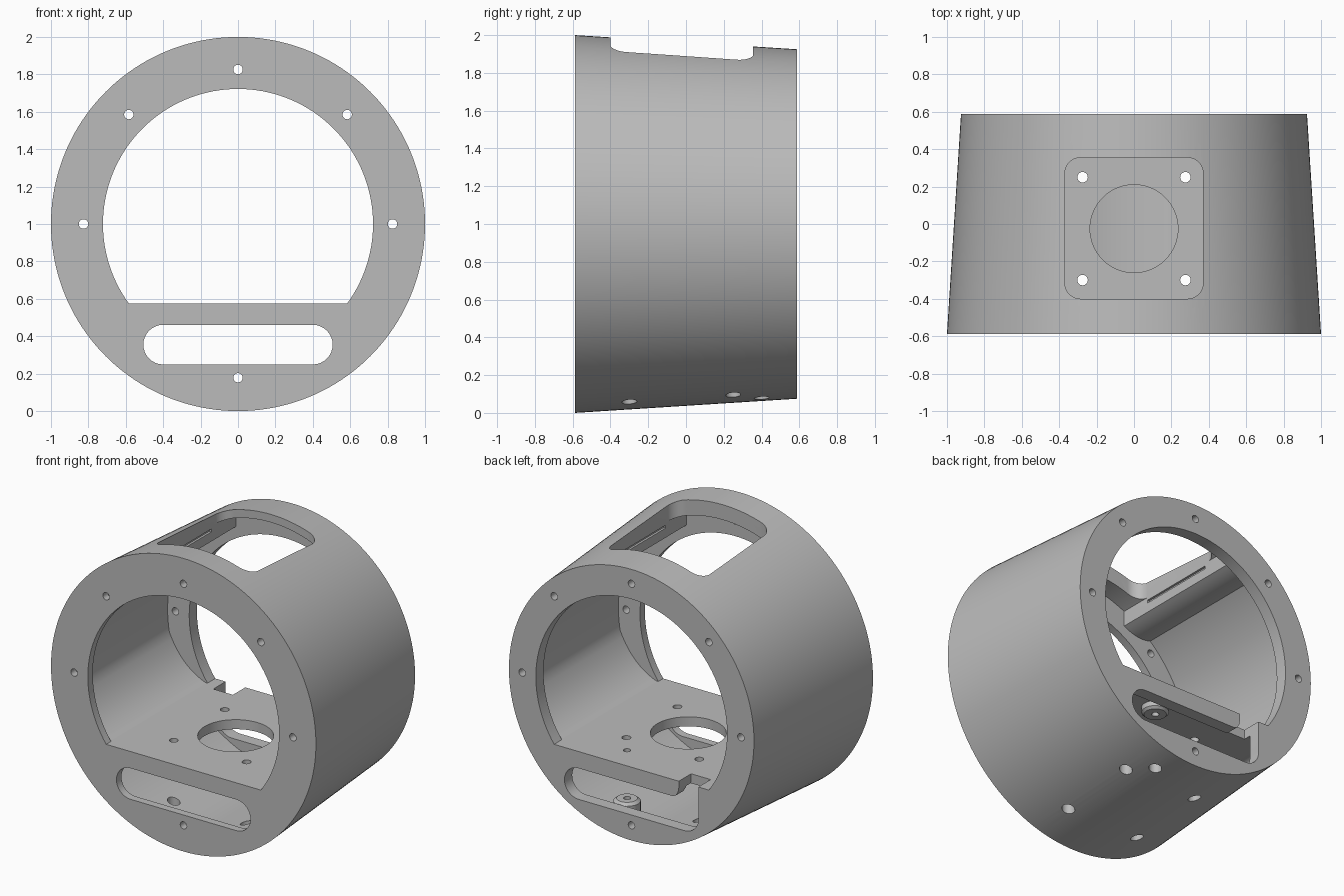
import bpy, bmesh, math
from math import sin, cos, pi, radians, sqrt

if "Cube" in bpy.data.objects:
    bpy.data.objects.remove(bpy.data.objects["Cube"])

grey = bpy.data.materials.new("housing_grey")
grey.diffuse_color = (0.5, 0.5, 0.5, 1)
grey.use_nodes = True
grey.node_tree.nodes["Principled BSDF"].inputs["Base Color"].default_value = grey.diffuse_color


def prism(name, pts, a, b, axis='Y', scale=1.0):
    """Extrude a closed profile: (x,z) along Y, or (x,y) along Z."""
    bm = bmesh.new()

    def ring(d, s):
        if axis == 'Y':
            return [bm.verts.new((x * s, d, 1 + (z - 1) * s)) for x, z in pts]
        return [bm.verts.new((x, y, d)) for x, y in pts]
    r0, r1 = ring(a, 1.0), ring(b, scale)
    n = len(pts)
    bm.faces.new(r0)
    bm.faces.new(r1)
    for i in range(n):
        bm.faces.new((r0[i], r0[(i + 1) % n], r1[(i + 1) % n], r1[i]))
    bmesh.ops.recalc_face_normals(bm, faces=bm.faces)
    me = bpy.data.meshes.new(name)
    bm.to_mesh(me)
    bm.free()
    ob = bpy.data.objects.new(name, me)
    bpy.context.collection.objects.link(ob)
    me.materials.append(grey)
    return ob


def arc(cx, cy, r, a0, a1, n):
    return [(cx + r * cos(radians(a0 + (a1 - a0) * i / n)),
             cy + r * sin(radians(a0 + (a1 - a0) * i / n))) for i in range(n + 1)]


def circle(cx, cy, r, n=24):
    return arc(cx, cy, r, 0, 360, n)[:-1]


def bezier(p, q, s, n=10):
    return [tuple((1 - t) ** 2 * p[k] + 2 * t * (1 - t) * q[k] + t * t * s[k] for k in (0, 1))
            for t in (i / n for i in range(n + 1))]


def round_rect(x0, x1, y0, y1, r, n=10):
    pts = []
    for cx, cy, a in ((x1 - r, y1 - r, 0), (x0 + r, y1 - r, 90),
                      (x0 + r, y0 + r, 180), (x1 - r, y0 + r, 270)):
        pts += arc(cx, cy, r, a, a + 90, n)
    return pts


def combine(target, other, op):
    m = target.modifiers.new(op, 'BOOLEAN')
    m.operation, m.solver, m.object = op, 'EXACT', other
    bpy.context.view_layer.objects.active = target
    bpy.ops.object.modifier_apply(modifier=m.name)
    bpy.data.objects.remove(other, do_unlink=True)


def cut(pts, a, b, axis='Y'):
    combine(body, prism("cutter", pts, a, b, axis), 'DIFFERENCE')


H = 0.588
FRONT, BACK = -0.535, 0.505      # inner faces of the end flanges

# tapered outer drum
body = prism("housing", circle(0, 1, 1, 160), -H, H, 'Y', 0.925)

# upper chamber with rounded lower corners
fil = bezier((-0.8716, 0.8463), (-0.78, 0.64), (-0.6, 0.575))
upper = arc(0, 1, 0.885, -10, 190, 90)[:-1] + fil + [(-x, z) for x, z in reversed(fil)][:-1]
cut(upper, FRONT, BACK)

# lower chamber under the floor plate
a = math.degrees(math.asin((1 - 0.46) / 0.885))
low = arc(0, 1, 0.885, 180 + a, 360 - a, 50)
fil = bezier(low[-1], (0.72, 0.51), (0.64, 0.51), 6)[1:]
cut(low + fil + [(-x, z) for x, z in reversed(fil)], FRONT, BACK)

# thick pads on both sides of the top window
pad = bezier((0.37, 1.70), (0.48, 1.64), (0.58, 1.67))
pad += [(0.9 * sin(t), 1 + 0.9 * cos(t)) for t in (0.70, 0.62, 0.54, 0.46)]
pad += [(0.37, 1 + sqrt(0.81 - 0.37 ** 2))]
for s in (1, -1):
    combine(body, prism("pad", [(s * x, z) for x, z in pad], FRONT - 0.02, BACK + 0.02), 'UNION')

# pair of coned screw bosses between shell and floor plate
BX, BY = 0.165, 0.4


def boss(levels):
    bm = bmesh.new()
    n = 32
    rings = [[bm.verts.new((BX + r * cos(2 * pi * i / n), BY + r * sin(2 * pi * i / n), z))
              for i in range(n)] for r, z in levels]
    bm.faces.new(rings[0])
    bm.faces.new(rings[-1])
    for p, q in zip(rings, rings[1:]):
        for i in range(n):
            bm.faces.new((p[i], p[(i + 1) % n], q[(i + 1) % n], q[i]))
    bmesh.ops.recalc_face_normals(bm, faces=bm.faces)
    me = bpy.data.meshes.new("boss")
    bm.to_mesh(me)
    bm.free()
    ob = bpy.data.objects.new("boss", me)
    bpy.context.collection.objects.link(ob)
    me.materials.append(grey)
    combine(body, ob, 'UNION')


boss([(0.085, 0.1), (0.085, 0.232), (0.04, 0.27)])
boss([(0.085, 0.54), (0.085, 0.475), (0.04, 0.435)])

# main round opening with flat bottom, through both ends
a = math.degrees(math.asin(0.425 / 0.722))
cut(arc(0, 1, 0.722, -a, 180 + a, 96), -1, 1)

# long slot through both ends
cut(arc(0.4, 0.355, 0.106, -90, 90, 16) + arc(-0.4, 0.355, 0.106, 90, 270, 16), -1, 1)

# gap in the rear bar joining slot and opening
cut([(-0.505, 0.36), (-0.31, 0.40), (-0.31, 0.459), (-0.335, 0.472), (-0.352, 0.50),
     (-0.357, 0.53), (-0.357, 0.62), (-0.505, 0.62)], 0.455, 1)

# flange screw holes
for x, z in ((0, 1.826), (0, 0.178), (0.826, 1), (-0.826, 1), (0.584, 1.585), (-0.584, 1.585)):
    cut(circle(x, z, 0.025, 20), -1, 1)

# top window
cut(round_rect(-0.37, 0.37, -0.4, 0.355, 0.085), 1.55, 2.2, 'Z')

# grooves in the window side pads
for s in (1, -1):
    xs = sorted((s * 0.36, s * 0.385))
    cut([(xs[0], 1.765), (xs[1], 1.765), (xs[1], 1.785), (xs[0], 1.785)], -0.31, 0.24)

# round hole and mounting holes in the floor plate and shell
cut(circle(0, -0.025, 0.235, 64), 0.45, 0.65, 'Z')
for x in (-0.275, 0.275):
    for y in (-0.3, 0.25):
        cut(circle(x, y, 0.028), 0.4, 0.7, 'Z')
        cut(circle(x, y, 0.04), -0.1, 0.3, 'Z')
cut(circle(BX, BY, 0.023), 0.15, 0.7, 'Z')
cut(circle(BX, BY, 0.04), -0.1, 0.19, 'Z')

bpy.ops.object.select_all(action='DESELECT')
body.select_set(True)
bpy.context.view_layer.objects.active = body
bpy.ops.object.shade_smooth_by_angle(angle=radians(30))
